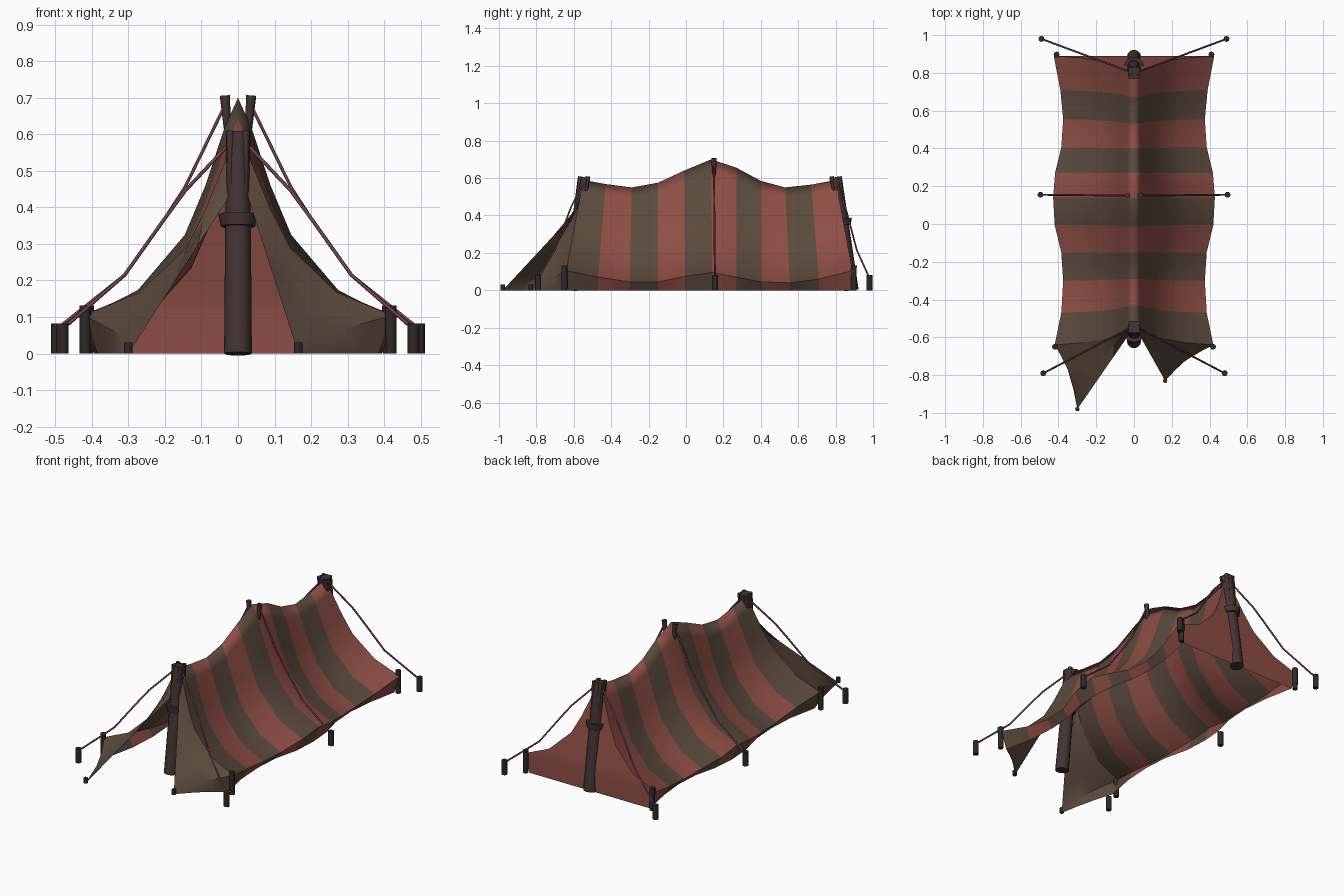
import bpy, bmesh, math
from mathutils import Vector

if "Cube" in bpy.data.objects:
    bpy.data.objects.remove(bpy.data.objects["Cube"])


def mat(name, rgb):
    m = bpy.data.materials.new(name)
    m.diffuse_color = (*rgb, 1)
    m.use_nodes = True
    m.node_tree.nodes["Principled BSDF"].inputs["Base Color"].default_value = m.diffuse_color
    return m


RED = mat("red_cloth", (0.27, 0.075, 0.06))
BROWN = mat("brown_cloth", (0.105, 0.068, 0.045))
WOOD = mat("dark_wood", (0.055, 0.033, 0.033))
STAKE = mat("stake_wood", (0.028, 0.022, 0.020))
ROPE = mat("rope", (0.16, 0.05, 0.08))


def finish(name, bm, mats, angle=40):
    me = bpy.data.meshes.new(name)
    bm.to_mesh(me)
    bm.free()
    for m in mats:
        me.materials.append(m)
    me.shade_smooth()
    me.set_sharp_from_angle(angle=math.radians(angle))
    ob = bpy.data.objects.new(name, me)
    bpy.context.collection.objects.link(ob)
    return ob


def grid(bm, rows, flip=False, mat_of=lambda i: 0):
    vs = [[bm.verts.new(p) for p in r] for r in rows]
    for i in range(len(vs) - 1):
        for j in range(len(vs[0]) - 1):
            q = [vs[i][j], vs[i][j + 1], vs[i + 1][j + 1], vs[i + 1][j]]
            f = bm.faces.new(q[::-1] if flip else q)
            f.material_index = mat_of(i)


def rod(name, a, b, r1, r2, material, sides=10):
    a, b = Vector(a), Vector(b)
    d = b - a
    M = d.to_track_quat('Z', 'Y').to_matrix().to_4x4()
    M.translation = (a + b) / 2
    bm = bmesh.new()
    bmesh.ops.create_cone(bm, cap_ends=True, segments=sides, radius1=r1,
                          radius2=r2, depth=d.length, matrix=M)
    return finish(name, bm, [material], 50)


def rope(name, pts):
    cu = bpy.data.curves.new(name, 'CURVE')
    cu.dimensions = '3D'
    cu.bevel_depth = 0.005
    cu.bevel_resolution = 1
    cu.use_fill_caps = True
    sp = cu.splines.new('POLY')
    sp.points.add(len(pts) - 1)
    for p, c in zip(sp.points, pts):
        p.co = (*c, 1)
    cu.materials.append(ROPE)
    bpy.context.collection.objects.link(bpy.data.objects.new(name, cu))


# Stations along the tent: ridge y, ridge z, eave y, eave x, eave z
STATIONS = [(-.55, .59, -.64, .42, .105), (-.43, .568, -.47, .385, .07),
            (-.29, .55, -.30, .375, .045), (-.15, .575, -.15, .385, .045),
            (-.01, .64, -.005, .42, .075), (.135, .70, .14, .428, .095),
            (.27, .655, .27, .418, .07), (.40, .585, .405, .385, .045),
            (.53, .55, .555, .375, .04), (.67, .565, .71, .39, .06),
            (.80, .59, .89, .425, .105)]
# Cross-section: share of eave width, share of height above the eave
PROFILE = [(0, 1), (.083, .87), (.21, .60), (.34, .38), (.64, .13), (1, 0)]


def section(s):
    ry, rz, ey, ex, ez = s
    pts = [Vector((fx * ex, ey + (ry - ey) * fz, ez + (rz - ez) * fz))
           for fx, fz in PROFILE]
    return pts + [Vector((ex - .035, ey, 0))]


# Striped roof with short side walls
bm = bmesh.new()
grid(bm, [section(s) for s in STATIONS], mat_of=lambda i: i % 2)
roof = finish("striped_roof", bm, [BROWN, RED], 45)
mod = roof.modifiers.new("Mirror", 'MIRROR')
mod.use_clip = True

# Back wall
back = section(STATIONS[-1])
bm = bmesh.new()
grid(bm, [[Vector((-p.x, p.y, p.z)) for p in back], back], flip=True)
bmesh.ops.remove_doubles(bm, verts=bm.verts, dist=1e-4)
finish("back_wall", bm, [RED])

# Open door flaps, ruled between the front edge and a pegged free edge
front = section(STATIONS[0])
for side, peg, bend, nm in ((-1, (-.30, -.98, 0), .03, "left"),
                            (1, (.165, -.83, 0), .015, "right")):
    peg = Vector(peg)
    hinge = [Vector((side * p.x, p.y, p.z)) for p in front]
    free = [hinge[0]] + [Vector((side * .03, -.59, .42)).lerp(peg, t)
                         for t in (0, .3, .55, .78, .93, 1)]
    rows = []
    for k in range(5):
        t = k / 4
        row = []
        for i, (h, f) in enumerate(zip(hinge, free)):
            p = h.lerp(f, t)
            p.y += bend * math.sin(math.pi * t) * i / 6
            row.append(p)
        rows.append(row)
    bm = bmesh.new()
    grid(bm, rows, flip=side > 0)
    bmesh.ops.remove_doubles(bm, verts=bm.verts, dist=1e-4)
    finish(nm + "_door_flap", bm, [BROWN])
    rod(nm + "_flap_peg", peg, peg + Vector((0, 0, .03)), .012, .012, STAKE, 8)

# Leaning end poles with collar and lashed wedges at the top
for nm, foot, top in (("front", (0, -.62, 0), (0, -.545, .605)),
                      ("back", (0, .885, 0), (0, .80, .605))):
    foot, top = Vector(foot), Vector(top)
    rod(nm + "_pole", foot, top, .038, .033, WOOD, 12)
    rod(nm + "_pole_collar", foot.lerp(top, .575), foot.lerp(top, .63),
        .047, .054, WOOD, 12)
    for k in range(4):
        a = math.pi / 4 + k * math.pi / 2
        off = Vector((math.cos(a), math.sin(a), 0)) * .029
        rod(f"{nm}_pole_wedge_{k}", foot.lerp(top, .73) + off,
            top + off + Vector((0, 0, .004)), .006, .012, WOOD, 8)

# Stakes, ridge pegs and guy ropes on both sides
for s, nm in ((-1, "left"), (1, "right")):
    for y, x, e in ((-.65, .418, "front"), (.897, .41, "back")):
        rod(f"{nm}_{e}_corner_stake", (s * x, y, 0), (s * x, y, .132),
            .015, .016, STAKE, 8)
    rod(nm + "_ridge_peg", (s * .028, .15, .60), (s * .036, .15, .706),
        .009, .014, WOOD, 8)
    guys = (("front", (.032, -.555, .565), (.48, -.79), .445),
            ("middle", (.04, .15, .67), (.495, .155), .455),
            ("back", (.032, .81, .565), (.49, .98), .445))
    for e, a, (x, y), z1 in guys:
        rod(f"{nm}_{e}_guy_stake", (s * x, y, 0), (s * x, y, .083),
            .016, .016, STAKE, 8)
        path = [(a[0], a[2]), (.145, z1), (.20, .37), (.31, .215), (x - .015, .08)]
        rope(f"{nm}_{e}_guy_rope",
             [(s * px, a[1] + (y - a[1]) * (px - a[0]) / (x - a[0]), pz)
              for px, pz in path])
